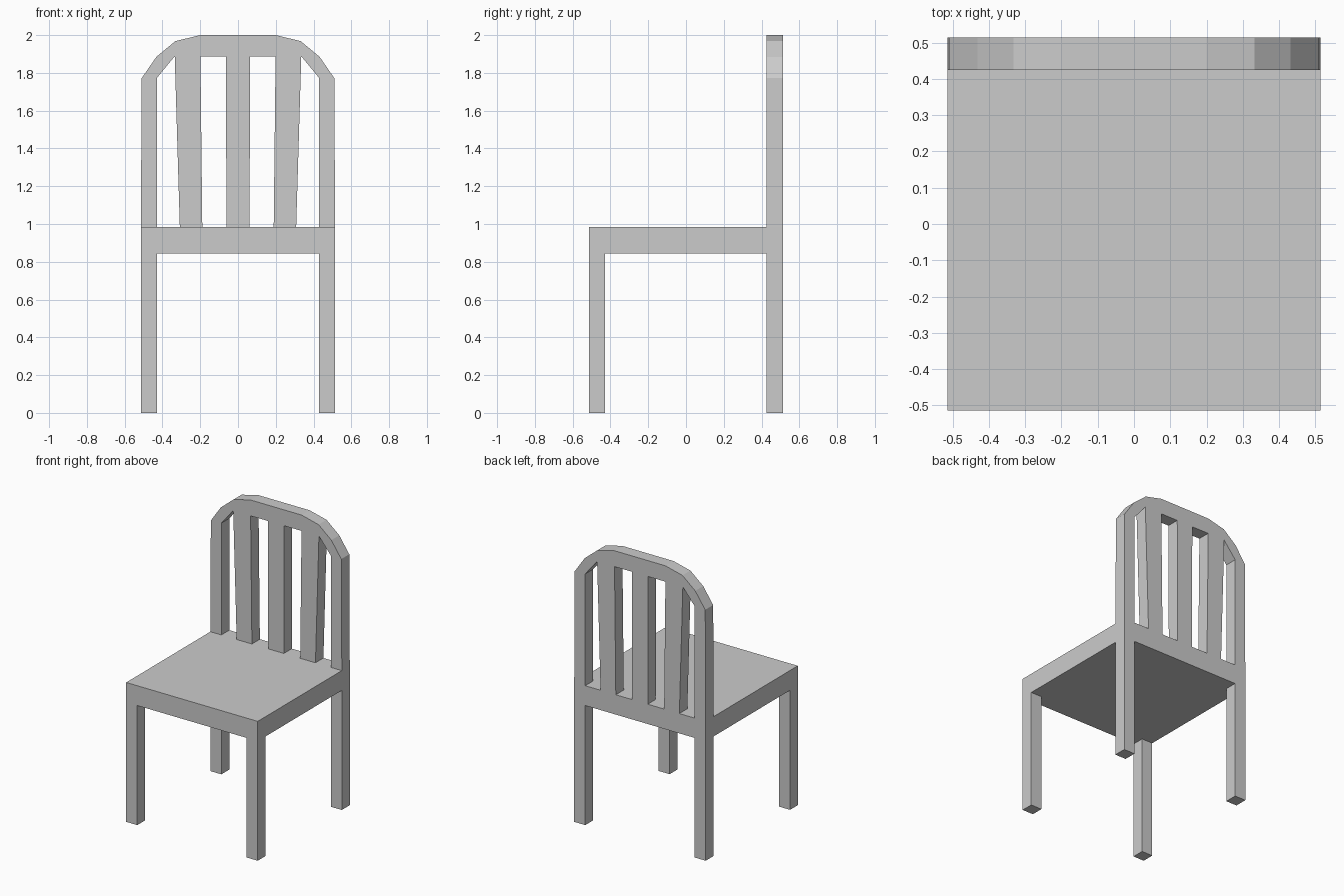
import bpy
import bmesh

if "Cube" in bpy.data.objects:
    bpy.data.objects.remove(bpy.data.objects["Cube"])

W = 0.514               # half width and half depth
LEG = 0.428             # inner edge of legs and posts
SEAT_LOW, SEAT_TOP = 0.845, 0.985


def finish(bm, name):
    bmesh.ops.recalc_face_normals(bm, faces=bm.faces)
    mesh = bpy.data.meshes.new(name)
    bm.to_mesh(mesh)
    bm.free()
    obj = bpy.data.objects.new(name, mesh)
    bpy.context.collection.objects.link(obj)
    return obj


def box(name, lo, hi):
    bm = bmesh.new()
    bmesh.ops.create_cube(bm, size=1)
    for v in bm.verts:
        v.co = [(a + b) / 2 + c * (b - a) for a, b, c in zip(lo, hi, v.co)]
    return finish(bm, name)


def prism(name, outline, y0, y1):
    """Extrude an x-z outline along y."""
    bm = bmesh.new()
    face = bm.faces.new([bm.verts.new((x, y0, z)) for x, z in outline])
    ext = bmesh.ops.extrude_face_region(bm, geom=[face], use_keep_orig=True)
    for v in ext["geom"]:
        if isinstance(v, bmesh.types.BMVert):
            v.co.y = y1
    return finish(bm, name)


# Seat slab
box("seat", (-W, -W, SEAT_LOW), (W, W, SEAT_TOP))

# Four square legs
for side, x0, x1 in (("left", -W, -LEG), ("right", LEG, W)):
    box(f"front_leg_{side}", (x0, -W, 0), (x1, -LEG, SEAT_LOW))
    box(f"rear_leg_{side}", (x0, 0.425, 0), (x1, W, SEAT_LOW))

# Arched backrest with posts and three slats: right half, then mirrored
half = [
    (0.2, 2.0), (0.332, 1.968), (0.432, 1.885), (0.51, 1.772),   # arch
    (W, SEAT_TOP), (LEG, SEAT_TOP), (LEG, 1.775),                # post
    (0.335, 1.888), (0.308, SEAT_TOP),                           # outer slat
    (0.189, SEAT_TOP), (0.199, 1.888),
    (0.064, 1.888), (0.061, SEAT_TOP),                           # middle slat
]
prism("backrest", half + [(-x, z) for x, z in reversed(half)], 0.425, W)
